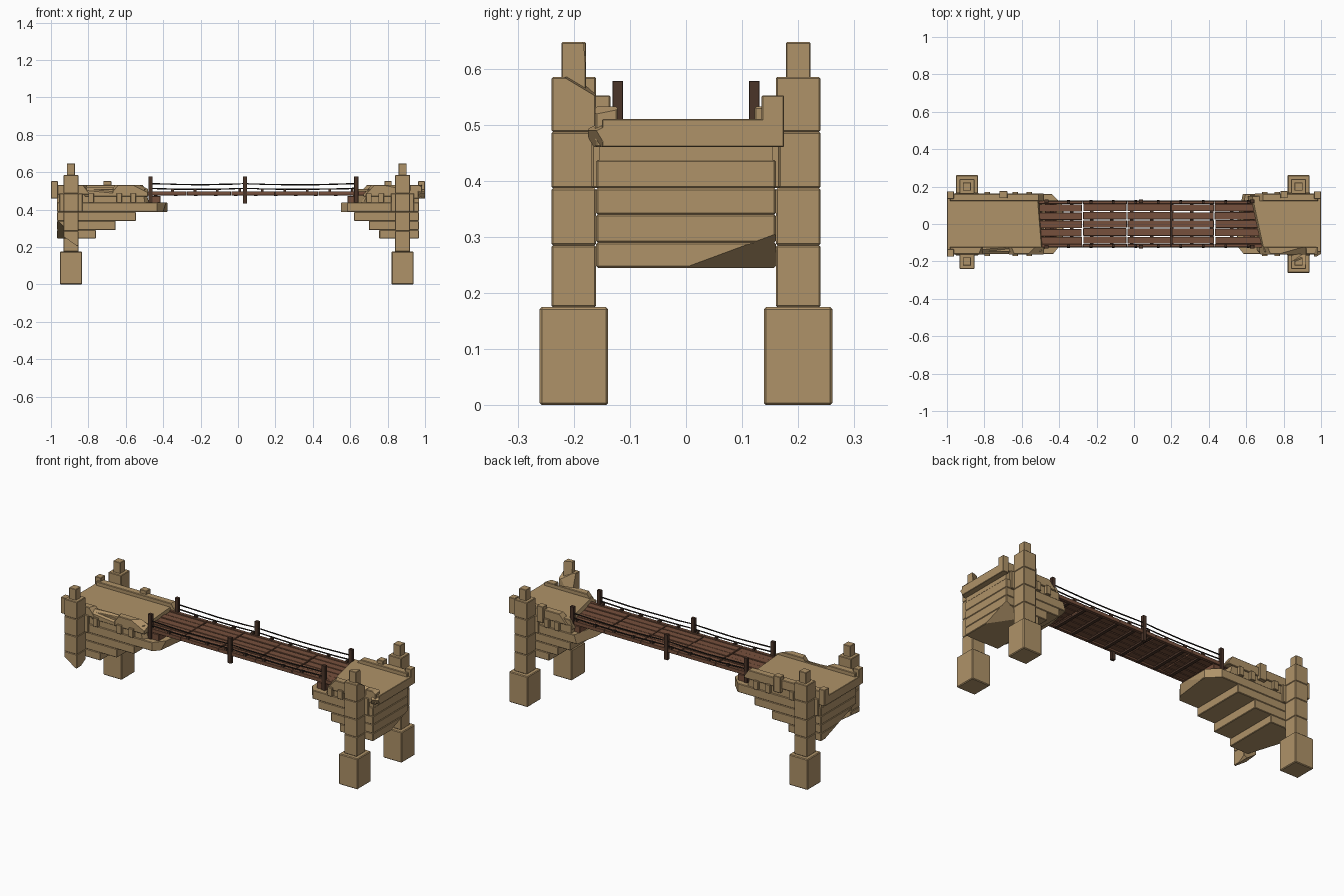
import bpy, bmesh, random
from mathutils import Vector

if "Cube" in bpy.data.objects:
    bpy.data.objects.remove(bpy.data.objects["Cube"])

random.seed(4)


def material(name, rgb):
    m = bpy.data.materials.new(name)
    m.diffuse_color = (*rgb, 1)
    m.use_nodes = True
    m.node_tree.nodes["Principled BSDF"].inputs["Base Color"].default_value = m.diffuse_color
    return m


STONE = material("sandstone", (0.43, 0.29, 0.14))
WOOD = material("plank_wood", (0.18, 0.08, 0.045))
DARK = material("dark_wood", (0.07, 0.035, 0.022))
ROPE = material("rope", (0.02, 0.015, 0.012))


def box(name, x, y, z, mat=STONE, bevel=0.003, chips=()):
    """Block from (min, max) ranges; each chip (point, outward normal) slices off a piece."""
    bm = bmesh.new()
    bmesh.ops.create_cube(bm, size=1)
    for v in bm.verts:
        v.co = [(a + b) / 2 + c * (b - a) for (a, b), c in zip((x, y, z), v.co)]
    if bevel:
        bmesh.ops.bevel(bm, geom=bm.edges[:], offset=bevel, segments=1, affect='EDGES')
    for co, no in chips:
        cut = bmesh.ops.bisect_plane(bm, geom=bm.verts[:] + bm.edges[:] + bm.faces[:],
                                     plane_co=co, plane_no=Vector(no).normalized(), clear_outer=True)
        edges = [e for e in cut['geom_cut'] if isinstance(e, bmesh.types.BMEdge)]
        if edges:
            bmesh.ops.contextual_create(bm, geom=edges)
    bmesh.ops.recalc_face_normals(bm, faces=bm.faces[:])
    me = bpy.data.meshes.new(name)
    bm.to_mesh(me)
    bm.free()
    me.materials.append(mat)
    ob = bpy.data.objects.new(name, me)
    bpy.context.collection.objects.link(ob)
    return ob


def around(c, half):
    return (c - half, c + half)


# Four corner pillars: footing, stacked shaft blocks, cap
levels = [0.175, 0.285, 0.387, 0.487, 0.585]
for px in (-0.893, 0.88):
    for py in (-0.2, 0.2):
        broken_foot = px < 0 and py < 0
        broken_top = px > 0 and py < 0
        if not broken_foot:
            box("pillar_footing", around(px, 0.059), around(py, 0.061), (0, 0.175), bevel=0.004)
        for i, (z0, z1) in enumerate(zip(levels, levels[1:])):
            if broken_foot and i == 0:
                box("broken_pillar_block", around(px, 0.04), around(py, 0.04), (0.205, z1),
                    chips=[((px - 0.04, py, 0.26), (-0.7, 0.1, -1)),
                           ((px + 0.02, py + 0.02, 0.21), (0.5, 0.6, -1))])
                continue
            chips = []
            if broken_top and i == 3:
                chips = [((px, -0.205, 0.585), (0.2, 0.6, 1)), ((px, -0.165, 0.53), (-0.5, 1, 0.3))]
            box("pillar_block", around(px, 0.04), around(py, 0.04), (z0, z1), chips=chips)
        chips = [((px, py + 0.012, 0.61), (-0.4, 1, 0.1))] if broken_top else []
        box("pillar_cap", around(px, 0.022), around(py, 0.022), (0.56, 0.647), bevel=0.002, chips=chips)

# Stepped corbel courses under each abutment: (z range, left tip x, right tip x)
courses = [((0.245, 0.29), -0.76, 0.755), ((0.29, 0.34), -0.655, 0.70),
           ((0.34, 0.387), -0.545, 0.62), ((0.387, 0.437), -0.378, 0.55)]
for i, (z, left, right) in enumerate(courses):
    chips_l, chips_r = [], []
    if i < 2:
        chips_l = [((-0.97, -0.16, 0.35), (-1.1, -0.35, -1)), ((-0.87, -0.16, 0.25), (-0.3, -1, -0.8))]
        chips_r = [((0.965, 0.0, 0.245), (0.55, 0.37, -1)), ((0.93, 0.12, 0.245), (0.4, 0.8, -1))]
    if i == 3:
        chips_l = [((-0.378, 0.02, 0.41), (1, -0.12, -0.3)), ((-0.40, -0.12, 0.41), (1, -0.8, 0)),
                   ((-0.42, 0.14, 0.41), (1, 1, 0))]
        chips_r = [((0.56, 0.02, 0.41), (-1, 0.2, 0.3)), ((0.57, -0.14, 0.41), (-1, -0.8, 0))]
    box("left_corbel_course", (-0.967, left), (-0.16, 0.16), z, chips=chips_l)
    box("right_corbel_course", (right, 0.967), (-0.16, 0.16), z, chips=chips_r)

# Walls and road slabs of both abutments, with ragged inner ends
end_l = [((-0.495, 0, 0.47), (1, 0.08, 0.25)), ((-0.49, -0.14, 0.48), (1, -0.9, 0.1))]
end_r = [((0.655, 0, 0.49), (-1, -0.22, 0.5)), ((0.68, -0.14, 0.49), (-1, -0.9, 0.4))]
box("left_abutment_wall", (-0.967, -0.47), (-0.155, 0.155), (0.435, 0.48), bevel=0, chips=end_l)
box("right_abutment_wall", (0.62, 0.967), (-0.155, 0.155), (0.435, 0.48), bevel=0, chips=end_r)
box("left_road_slab", (-1, -0.47), (-0.15, 0.15), (0.46, 0.51), bevel=0.002, chips=end_l)
box("right_road_slab", (0.61, 1), (-0.15, 0.15), (0.46, 0.51), bevel=0.002, chips=end_r)

# Low curbs along the road edges, the front ones broken away in slopes
box("left_back_curb", (-0.985, -0.48), (0.122, 0.162), (0.48, 0.532),
    chips=[((-0.51, 0.14, 0.532), (1, 0, 0.7))])
box("left_front_curb", (-0.985, -0.79), (-0.162, -0.122), (0.48, 0.532),
    chips=[((-0.82, -0.14, 0.53), (1, -0.4, 0.7))])
box("left_front_curb_end", (-0.67, -0.48), (-0.162, -0.122), (0.47, 0.532),
    chips=[((-0.65, -0.14, 0.53), (-1, -0.4, 0.8)), ((-0.53, -0.14, 0.525), (0.5, -0.5, 1))])
box("left_broken_curb", (-0.82, -0.64), (-0.16, -0.122), (0.47, 0.52),
    chips=[((-0.73, -0.14, 0.51), (0.1, -0.8, 1))])
box("right_back_curb", (0.64, 0.985), (0.122, 0.162), (0.48, 0.532),
    chips=[((0.69, 0.14, 0.532), (-1, 0, 0.9))])
box("right_front_curb", (0.67, 0.93), (-0.162, -0.122), (0.47, 0.532),
    chips=[((0.72, -0.14, 0.53), (-1, -0.4, 0.9)), ((0.82, -0.15, 0.53), (0.2, -0.7, 1))])
box("right_front_curb_end", (0.92, 0.985), (-0.162, -0.122), (0.46, 0.532),
    chips=[((0.97, -0.14, 0.532), (0.6, -0.2, 1))])

# Square bollards at the road ends and mid curb
for s in (-1, 1):
    for x in ((-1, -0.963), (0.963, 1)):
        chips = [((0.98, -0.15, 0.50), (0.3, -0.5, 1)), ((0.99, -0.16, 0.48), (0.6, -1, -0.6))] \
            if x[0] > 0 and s < 0 else []
        box("road_end_bollard", x, sorted((s * 0.135, s * 0.175)), (0.46, 0.552), bevel=0.002, chips=chips)
for x in ((-0.72, -0.677), (0.783, 0.822)):
    box("curb_bollard", x, (0.138, 0.176), (0.46, 0.552), bevel=0.002)

# Small dentils on the abutment flanks
for s in (-1, 1):
    for x in (-0.785, -0.635, -0.56, 0.70, 0.765):
        box("wall_dentil", around(x, 0.015), sorted((s * 0.15, s * 0.172)), (0.437, 0.487), bevel=0.002)

# Pilaster behind each pillar
for x in (-0.893, 0.88):
    for s in (-1, 1):
        box("pillar_backing", around(x, 0.062), sorted((s * 0.14, s * 0.168)), (0.387, 0.487))

# Lengthwise deck boards in five sections
seams = [-0.51, -0.275, -0.037, 0.198, 0.43, 0.70]
rows = [-0.107, -0.066, -0.022, 0.022, 0.066, 0.108]
for a, b in zip(seams, seams[1:]):
    shift = random.uniform(-0.004, 0.004)
    for y0, y1 in zip(rows, rows[1:]):
        x0 = a + random.uniform(0.001, 0.005)
        x1 = b - random.uniform(0.001, 0.005)
        top = 0.494 + random.uniform(-0.002, 0.002)
        box("deck_board", (x0, x1), (y0 + shift + 0.002, y1 + shift - random.uniform(0.001, 0.004)),
            (0.482, top), WOOD, bevel=0.001)

# Side beams, cross joists and pegs
for s in (-1, 1):
    for a, b in zip(seams, seams[1:]):
        box("side_beam", (a + 0.001, b - 0.001), sorted((s * 0.108, s * 0.126)), (0.476, 0.497), WOOD, 0.001)
    for i in range(9):
        box("deck_peg", around(-0.35 + 0.12 * i, 0.007), sorted((s * 0.11, s * 0.128)),
            (0.495, 0.509), DARK, 0)
for i in range(11):
    box("cross_joist", around(-0.44 + 0.107 * i, 0.009), (-0.112, 0.112), (0.472, 0.483), DARK, 0)
box("left_bearing_beam", (-0.475, -0.415), (-0.125, 0.125), (0.435, 0.473), WOOD, 0.002)
box("right_bearing_beam", (0.585, 0.645), (-0.125, 0.125), (0.435, 0.473), WOOD, 0.002)

# Rail posts and sagging ropes
posts = (-0.468, 0.037, 0.632)
for s in (-1, 1):
    for x in posts:
        box("rail_post", around(x, 0.011), sorted((s * 0.112, s * 0.131)), (0.432, 0.578), DARK, 0.001)
    for z in (0.536, 0.511):
        pts = []
        for a, b in zip(posts, posts[1:]):
            for k in range(7):
                t = k / 6
                sag = 0.006 * 4 * t * (1 - t) + random.uniform(-0.001, 0.001)
                pts.append((a + (b - a) * t, s * 0.123, z - sag + 0.003))
        cu = bpy.data.curves.new("rail_rope", 'CURVE')
        cu.dimensions = '3D'
        cu.bevel_depth = 0.0035
        cu.bevel_resolution = 1
        cu.use_fill_caps = True
        sp = cu.splines.new('POLY')
        sp.points.add(len(pts) - 1)
        for p, c in zip(sp.points, pts):
            p.co = (*c, 1)
        cu.materials.append(ROPE)
        bpy.context.collection.objects.link(bpy.data.objects.new("rail_rope", cu))
